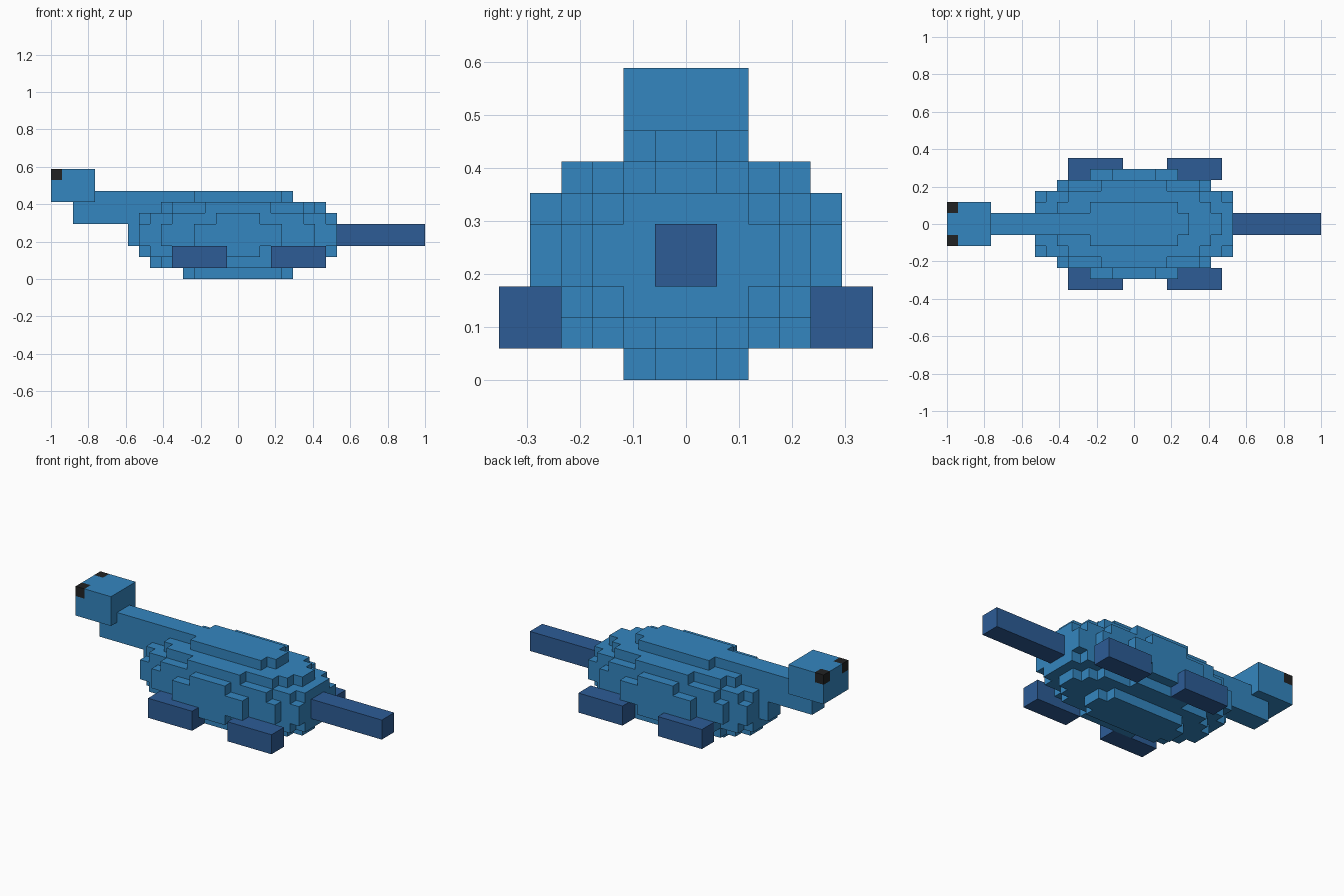
import bpy
import bmesh
from mathutils import Vector

U = 2 / 34                      # edge of one block
ORIGIN = Vector((-17, 0, 0))    # block x runs 0..34, y -6..6, z 0..10

cube = bpy.data.objects.get("Cube")
if cube:
    bpy.data.objects.remove(cube, do_unlink=True)


def material(name, rgb):
    mat = bpy.data.materials.new(name)
    mat.use_nodes = True
    mat.diffuse_color = (*rgb, 1)
    bsdf = mat.node_tree.nodes["Principled BSDF"]
    bsdf.inputs["Base Color"].default_value = (*rgb, 1)
    bsdf.inputs["Roughness"].default_value = 0.8
    return mat


SKIN = material("sea_blue", (0.034, 0.238, 0.525))
LIMB = material("deep_blue", (0.026, 0.107, 0.305))
EYE = material("near_black", (0.015, 0.016, 0.017))


def finish(name, bm, mat):
    bmesh.ops.recalc_face_normals(bm, faces=bm.faces)
    mesh = bpy.data.meshes.new(name)
    bm.to_mesh(mesh)
    bm.free()
    mesh.materials.append(mat)
    obj = bpy.data.objects.new(name, mesh)
    bpy.context.collection.objects.link(obj)
    return obj


def box(name, low, high, mat):
    """Cuboid between two corners given in blocks."""
    low, high = Vector(low), Vector(high)
    bm = bmesh.new()
    bmesh.ops.create_cube(bm, size=1)
    for v in bm.verts:
        v.co = ((low + high) / 2 + v.co * (high - low) + ORIGIN) * U
    return finish(name, bm, mat)


def blocks(name, cells, mat):
    """Outer skin of a set of unit blocks."""
    bm = bmesh.new()
    corners = {}

    def vert(p):
        if p not in corners:
            corners[p] = bm.verts.new((Vector(p) + ORIGIN) * U)
        return corners[p]

    for cell in cells:
        for axis in range(3):
            for side in (0, 1):
                neighbour = list(cell)
                neighbour[axis] += 2 * side - 1
                if tuple(neighbour) in cells:
                    continue
                ring = []
                for a, b in ((0, 0), (1, 0), (1, 1), (0, 1)):
                    p = list(cell)
                    p[axis] += side
                    p[(axis + 1) % 3] += a
                    p[(axis + 2) % 3] += b
                    ring.append(vert(tuple(p)))
                bm.faces.new(ring)
    return finish(name, bm, mat)


# Body: blocky ellipsoid, cut flat where the tail begins
body = {(x, y, z)
        for x in range(7, 26) for y in range(-5, 5) for z in range(8)
        if ((x - 16.5) / 10) ** 2 + ((y + 0.5) / 5) ** 2 + ((z - 3.5) / 4) ** 2 <= 1}
blocks("body", body, SKIN)

# Neck and tail
box("neck", (2, -1, 5), (12, 1, 8), SKIN)
box("tail", (26, -1, 3), (34, 1, 5), LIMB)

# Head, with its two upper front corners left open for the eyes
eyes = {"right_eye": (0, -2, 9), "left_eye": (0, 1, 9)}
head = {(x, y, z) for x in range(4) for y in range(-2, 2) for z in range(7, 10)}
blocks("head", head - set(eyes.values()), SKIN)
for name, (x, y, z) in eyes.items():
    box(name, (x, y, z), (x + 1, y + 1, z + 1), EYE)

# Flippers: two pairs along the flanks
for pair, x in (("front", 11), ("rear", 20)):
    for side, y in (("near", -6), ("far", 4)):
        box(f"{pair}_{side}_flipper", (x, y, 1), (x + 5, y + 2, 3), LIMB)
